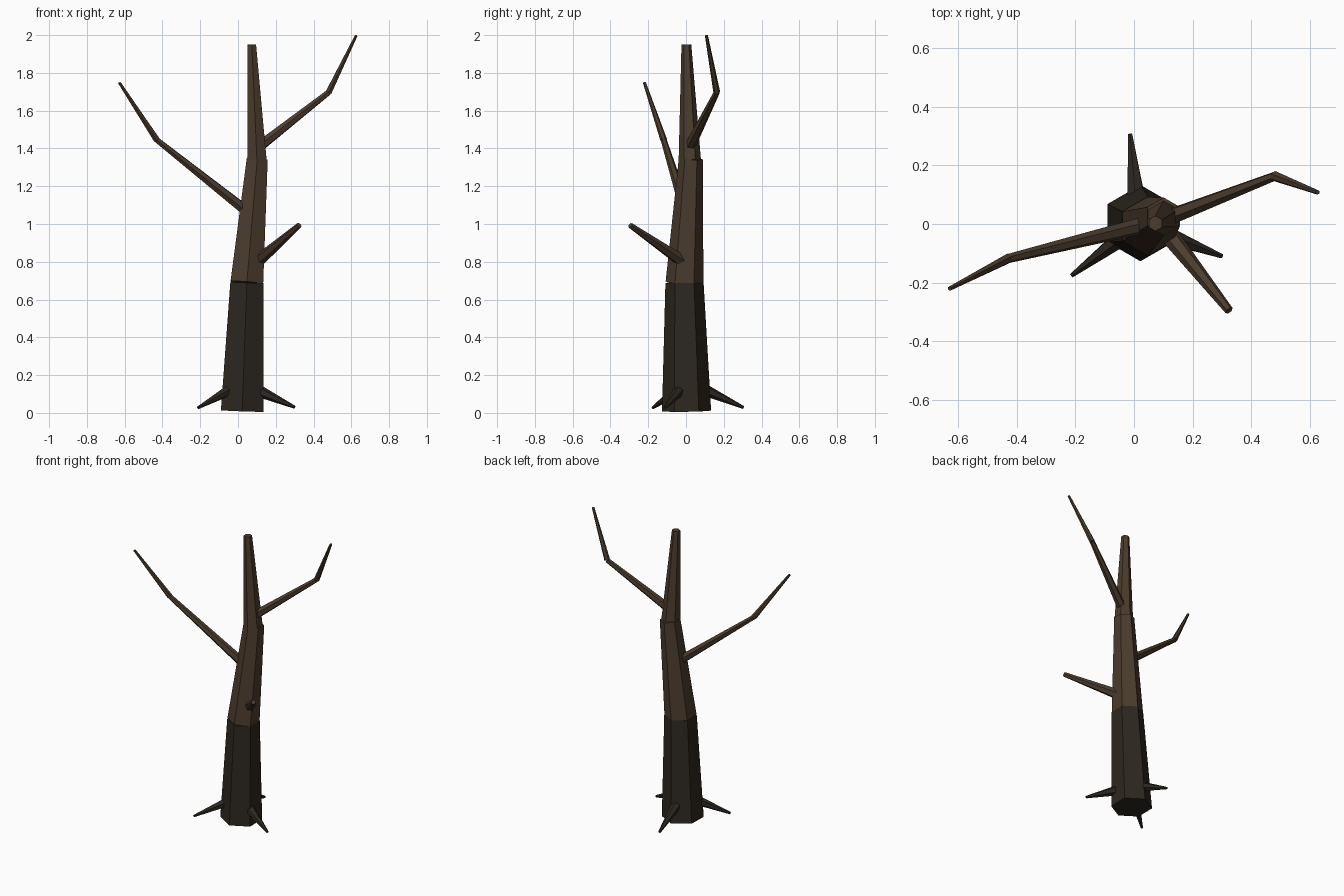
import bpy, bmesh
from mathutils import Vector

if "Cube" in bpy.data.objects:
    bpy.data.objects.remove(bpy.data.objects["Cube"])


def material(name, rgb):
    m = bpy.data.materials.new(name)
    m.diffuse_color = (*rgb, 1)
    m.use_nodes = True
    m.node_tree.nodes["Principled BSDF"].inputs["Base Color"].default_value = m.diffuse_color
    return m


bark = material("bark", (0.07, 0.045, 0.026))
dark_bark = material("dark_bark", (0.026, 0.02, 0.014))


def limb(name, a, b, r1, r2, mat, sides=6):
    """Flat-sided tapered limb from point a to point b."""
    a, b = Vector(a), Vector(b)
    bm = bmesh.new()
    bmesh.ops.create_cone(bm, cap_ends=True, segments=sides, radius1=r1,
                          radius2=r2, depth=(b - a).length)
    me = bpy.data.meshes.new(name)
    bm.to_mesh(me)
    bm.free()
    me.materials.append(mat)
    ob = bpy.data.objects.new(name, me)
    ob.location = (a + b) / 2
    ob.rotation_mode = 'QUATERNION'
    ob.rotation_quaternion = Vector((0, 0, 1)).rotation_difference(b - a)
    bpy.context.collection.objects.link(ob)


# Trunk: three leaning hexagonal sections
limb("trunk_lower", (0.022, 0.003, 0.01), (0.047, -0.008, 0.69), 0.13, 0.101, dark_bark)
limb("trunk_middle", (0.047, -0.008, 0.69), (0.102, 0.026, 1.345), 0.1, 0.064, bark)
limb("trunk_upper", (0.1, 0.02, 1.34), (0.073, 0.002, 1.95), 0.059, 0.026, bark)

# Branches: two bent ones and a stub
branches = {
    "left_branch": [(0.05, 0.0, 1.065), (-0.43, -0.118, 1.445), (-0.628, -0.22, 1.748)],
    "right_branch": [(0.1, 0.015, 1.4), (0.48, 0.163, 1.697), (0.626, 0.108, 1.998)],
}
for name, (p0, p1, p2) in branches.items():
    limb(name + "_inner", p0, p1, 0.03, 0.016, bark)
    limb(name + "_outer", p1, p2, 0.018, 0.008, bark)
limb("stub_branch", (0.09, 0.0, 0.79), (0.324, -0.295, 0.993), 0.035, 0.015, bark)

# Roots spreading from the base
roots = [((-0.02, -0.03, 0.135), (-0.212, -0.175, 0.027)),
         ((0.09, -0.03, 0.125), (0.3, -0.11, 0.03)),
         ((0.01, 0.07, 0.135), (-0.013, 0.305, 0.028))]
for i, (a, b) in enumerate(roots):
    limb(f"root_{i + 1}", a, b, 0.035, 0.008, dark_bark)
